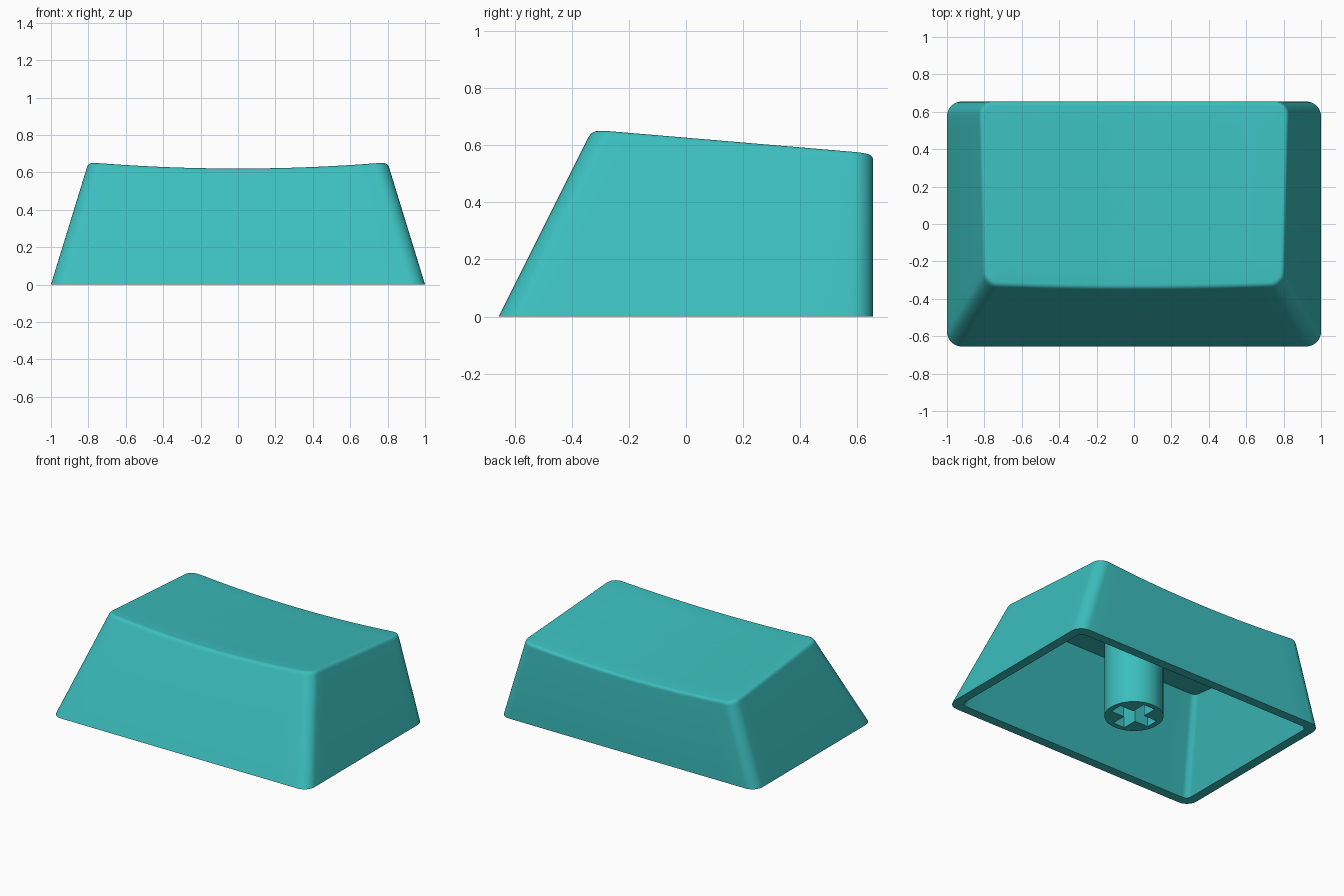
import bpy, bmesh, math
from mathutils import Vector

if "Cube" in bpy.data.objects:
    bpy.data.objects.remove(bpy.data.objects["Cube"], do_unlink=True)

# Single plastic colour
teal = bpy.data.materials.new("teal plastic")
teal.use_nodes = True
COLOUR = (0.045, 0.515, 0.515, 1.0)
teal.diffuse_color = COLOUR
teal.node_tree.nodes["Principled BSDF"].inputs["Base Color"].default_value = COLOUR

ARC, SIDE = 8, 14   # steps per rounded corner and per straight side


def top_z(x, y):
    """Tilted top with a shallow dish across its width."""
    return 0.655 - 0.087 * (y + 0.32) - 0.035 * (1 - (x / 0.8) ** 2)


def ceiling_z(x, y):
    return 0.57 - 0.087 * (y + 0.32)


def corner_point(c, t, z, inset, r):
    """Point on rounded corner c of the tapered section at height z."""
    hx = 1 - 0.307 * z - inset
    front, back = -0.655 + 0.5 * z + inset, 0.655 - inset
    sx, sy = ((1, 1), (-1, 1), (-1, -1), (1, -1))[c]
    cx, cy = sx * (hx - r), (back - r if sy > 0 else front + r)
    a = (c + t) * math.pi / 2
    return Vector((cx + r * math.cos(a), cy + r * math.sin(a), z))


def section_point(i, z, inset, r):
    c, k = divmod(i, ARC + SIDE)
    if k <= ARC:
        return corner_point(c, k / ARC, z, inset, r)
    a = corner_point(c, 1, z, inset, r)
    b = corner_point((c + 1) % 4, 0, z, inset, r)
    return a.lerp(b, (k - ARC) / SIDE)


def project(i, surface, inset, r):
    """Where the tapered wall meets a surface above it."""
    z = 0.6
    for _ in range(12):
        p = section_point(i, z, inset, r)
        z = surface(p.x, p.y)
    return section_point(i, z, inset, r)


def bridge(bm, a, b):
    n = len(a)
    for i in range(n):
        bm.faces.new((a[i], a[(i + 1) % n], b[(i + 1) % n], b[i]))


def finish(bm, name):
    bmesh.ops.recalc_face_normals(bm, faces=bm.faces)
    mesh = bpy.data.meshes.new(name)
    bm.to_mesh(mesh)
    bm.free()
    obj = bpy.data.objects.new(name, mesh)
    bpy.context.collection.objects.link(obj)
    mesh.materials.append(teal)
    bpy.ops.object.select_all(action="DESELECT")
    obj.select_set(True)
    bpy.context.view_layer.objects.active = obj
    bpy.ops.object.shade_smooth_by_angle(angle=math.radians(32))
    return obj


# Hollow shell: ceiling, inner wall, rim, outer wall, rounded edge, dished top
N = 4 * (ARC + SIDE)
idx = range(N)
rings = [[project(i, ceiling_z, 0.065, 0.04) for i in idx],
         [section_point(i, 0, 0.065, 0.04) for i in idx],
         [section_point(i, 0, 0, 0.08) for i in idx]]
edge = [project(i, top_z, 0, 0.075) for i in idx]
wall_end = [section_point(i, edge[i].z - 0.024, 0, 0.075) for i in idx]
lip = []
for i in idx:
    p = section_point(i, edge[i].z, 0.02, 0.055)
    p.z = top_z(p.x, p.y)
    lip.append(p)
for s in range(6):
    t = s / 5
    rings.append([wall_end[i] * (1 - t) ** 2 + edge[i] * 2 * t * (1 - t) + lip[i] * t * t
                  for i in idx])
centre = Vector((0, 0.16, 0))
for f in (0.8, 0.6, 0.4, 0.2):
    ring = []
    for p in lip:
        q = centre.lerp(p, f)
        q.z = top_z(q.x, q.y)
        ring.append(q)
    rings.append(ring)

bm = bmesh.new()
loops = [[bm.verts.new(p) for p in ring] for ring in rings]
bm.faces.new(loops[0])
for a, b in zip(loops, loops[1:]):
    bridge(bm, a, b)
hub = bm.verts.new((0, centre.y, top_z(0, centre.y)))
for i in idx:
    bm.faces.new((loops[-1][i], loops[-1][(i + 1) % N], hub))
finish(bm, "key_shell")

# Mounting stem: round post with a cross-shaped socket in its lower end
R, ARM, HALF, DEPTH, TOP = 0.187, 0.15, 0.045, 0.3, 0.562
circle = [(R * math.cos(a * math.tau / 48), R * math.sin(a * math.tau / 48)) for a in range(48)]
cross = []
for q in range(4):
    c, s = round(math.cos(q * math.pi / 2)), round(math.sin(q * math.pi / 2))
    for x, y in ((ARM, -HALF), (ARM, HALF), (HALF, HALF)):
        cross.append((x * c - y * s, x * s + y * c))

bm = bmesh.new()


def loop(points, z):
    return [bm.verts.new((x, y, z)) for x, y in points]


post_low, post_high = loop(circle, 0), loop(circle, TOP)
hole_low, hole_high = loop(cross, 0), loop(cross, DEPTH)
bridge(bm, post_low, post_high)
bridge(bm, hole_low, hole_high)
bm.faces.new(post_high)
bm.faces.new(hole_high)
rim = [bm.edges.get((l[i - 1], l[i])) for l in (post_low, hole_low) for i in range(len(l))]
bmesh.ops.triangle_fill(bm, edges=rim, use_beauty=True)
finish(bm, "mounting_stem")
